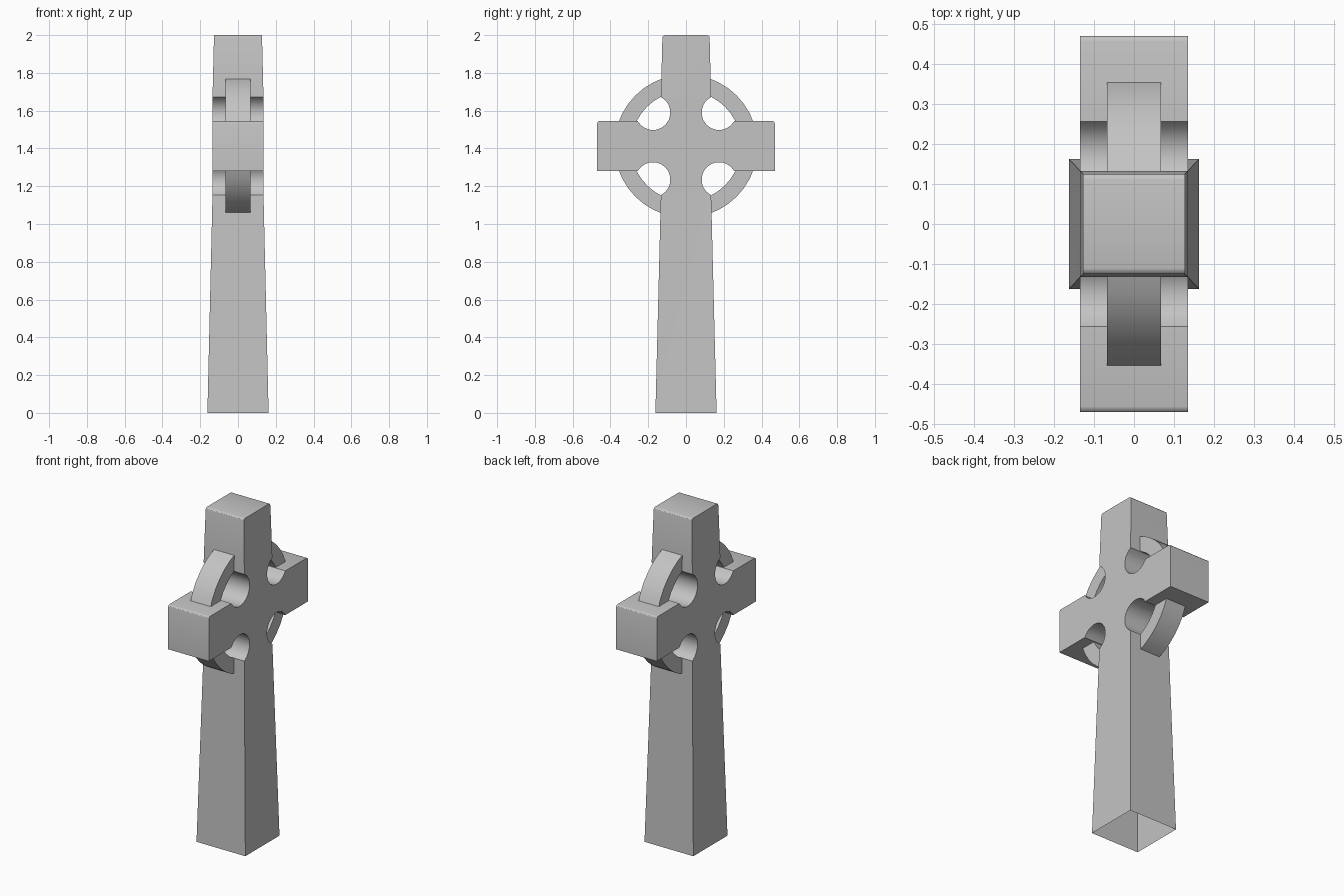
import bpy, bmesh
from math import radians, sin, cos

cube = bpy.data.objects.get("Cube")
if cube:
    bpy.data.objects.remove(cube, do_unlink=True)

stone = bpy.data.materials.new("grey stone")
stone.use_nodes = True
GREY = (0.55, 0.55, 0.55, 1)
stone.diffuse_color = GREY
stone.node_tree.nodes["Principled BSDF"].inputs["Base Color"].default_value = GREY

MID = 1.4125              # height of the crossing
LOW, HIGH = 1.154, 1.671  # heights where the shaft changes taper


def arc(cy, cz, r, a0, a1, n):
    """Points along an arc in the y-z plane, angles in degrees."""
    angles = [radians(a0 + (a1 - a0) * i / n) for i in range(n + 1)]
    return [(cy + r * cos(a), cz + r * sin(a)) for a in angles]


def extrude(bm, points, half_width):
    """Closed prism of a y-z outline along x."""
    sides = [[bm.verts.new((s * half_width, y, z)) for y, z in points] for s in (-1, 1)]
    for loop in sides:
        bm.faces.new(loop)
    a, b = sides
    for i in range(len(points)):
        j = (i + 1) % len(points)
        bm.faces.new((a[i], a[j], b[j], b[i]))


def finish(bm, name):
    mesh = bpy.data.meshes.new(name)
    bm.to_mesh(mesh)
    bm.free()
    mesh.materials.append(stone)
    obj = bpy.data.objects.new(name, mesh)
    bpy.context.collection.objects.link(obj)
    bpy.ops.object.select_all(action="DESELECT")
    obj.select_set(True)
    bpy.context.view_layer.objects.active = obj
    bpy.ops.object.shade_smooth_by_angle(angle=radians(30))


def half_depth(z):
    if z < LOW:
        return 0.162 + (0.135 - 0.162) * z / LOW
    if z > HIGH:
        return 0.135 - 0.008 * (z - HIGH) / (2 - HIGH)
    return 0.135


# Cross: tapered shaft, scalloped corners, rounded upper edges
half = [(0.162, 0)]
half += arc(0.175, 1.235, 0.0925, 243, 29, 12)
half += [(0.47, 1.28)]
half += arc(0.456, 1.531, 0.014, 0, 90, 3)
half += arc(0.175, 1.59, 0.0925, -29, -243, 12)
half += arc(0.111, 1.986, 0.014, 0, 90, 3)
outline = half + [(-y, z) for y, z in reversed(half)]

bm = bmesh.new()
extrude(bm, outline, 0.135)
for z in (LOW, HIGH):
    bmesh.ops.bisect_plane(bm, geom=bm.verts[:] + bm.edges[:] + bm.faces[:],
                           dist=0.001, plane_co=(0, 0, z), plane_no=(0, 0, 1))
for v in bm.verts:
    v.co.x = half_depth(v.co.z) * (1 if v.co.x > 0 else -1)
bmesh.ops.recalc_face_normals(bm, faces=bm.faces[:])
# The foot is open underneath
foot = [f for f in bm.faces if all(v.co.z < 0.001 for v in f.verts)]
bmesh.ops.delete(bm, geom=foot, context="FACES")
finish(bm, "cross")

# Ring: four arcs between shaft and arms
bm = bmesh.new()
for quarter in range(4):
    start = quarter * 90 + 18
    band = arc(0, MID, 0.379, start, start + 54, 6)
    band += arc(0, MID, 0.293, start + 54, start, 6)
    extrude(bm, band, 0.067)
bmesh.ops.recalc_face_normals(bm, faces=bm.faces[:])
finish(bm, "ring")
